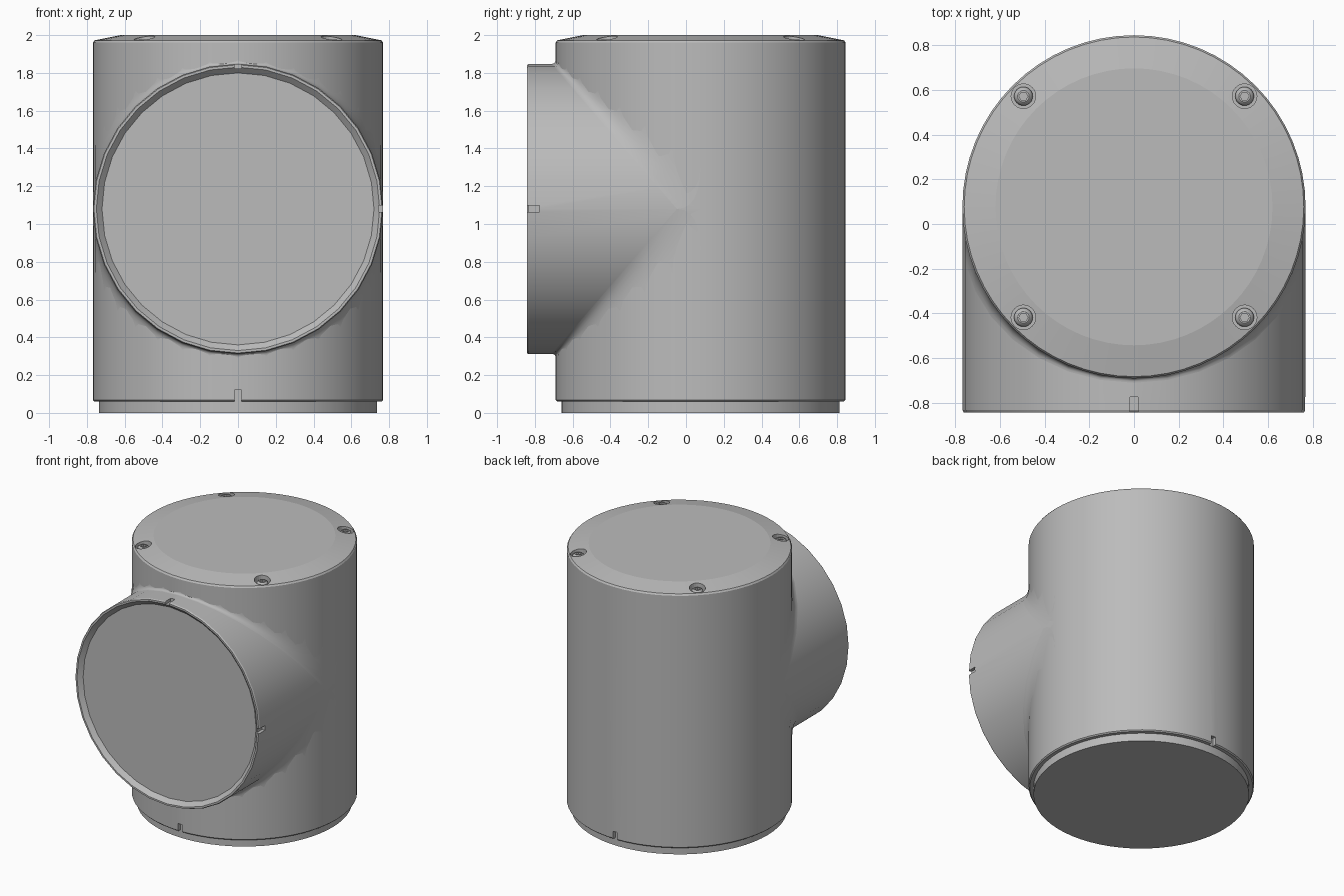
import bpy, bmesh, math
from mathutils import Matrix, Vector

if "Cube" in bpy.data.objects:
    bpy.data.objects.remove(bpy.data.objects["Cube"])

R = 0.768            # radius shared by both tubes
CY, CZ = 0.077, 1.08  # body axis in y, front port axis in z

grey = bpy.data.materials.new("light grey")
grey.diffuse_color = (0.5, 0.5, 0.5, 1)
grey.use_nodes = True
grey.node_tree.nodes["Principled BSDF"].inputs["Base Color"].default_value = grey.diffuse_color


def finish(name, bm):
    bmesh.ops.recalc_face_normals(bm, faces=bm.faces)
    me = bpy.data.meshes.new(name)
    bm.to_mesh(me)
    bm.free()
    me.materials.append(grey)
    ob = bpy.data.objects.new(name, me)
    bpy.context.collection.objects.link(ob)
    return ob


def lathe(name, profile, segs, matrix):
    """Closed solid of revolution; profile runs (radius, height) from axis to axis."""
    bm = bmesh.new()
    rings = []
    for r, h in profile:
        n = segs if r > 0 else 1
        rings.append([bm.verts.new((r * math.cos(2 * math.pi * i / segs),
                                    r * math.sin(2 * math.pi * i / segs), h)) for i in range(n)])
    for a, b in zip(rings, rings[1:]):
        if len(a) == 1:
            bm.faces.new(b)
        elif len(b) == 1:
            bm.faces.new(a)
        else:
            for i in range(segs):
                j = (i + 1) % segs
                bm.faces.new((a[i], a[j], b[j], b[i]))
    # flat end caps replace the axis points
    bmesh.ops.delete(bm, geom=[v for v in bm.verts if not v.link_faces], context='VERTS')
    bm.transform(matrix)
    return finish(name, bm)


def box(name, centre, size):
    bm = bmesh.new()
    bmesh.ops.create_cube(bm, size=1)
    bm.transform(Matrix.Translation(centre) @ Matrix.Diagonal((*size, 1)))
    return finish(name, bm)


def cut(ob, cutters):
    bpy.context.view_layer.objects.active = ob
    for c in cutters:
        c.hide_render = True
        m = ob.modifiers.new("cut", 'BOOLEAN')
        m.operation = 'DIFFERENCE'
        m.solver = 'EXACT'
        m.object = c
        bpy.ops.object.modifier_apply(modifier=m.name)
        bpy.data.objects.remove(c)


def smooth(ob, angle):
    bpy.ops.object.select_all(action='DESELECT')
    ob.select_set(True)
    bpy.context.view_layer.objects.active = ob
    bpy.ops.object.shade_smooth_by_angle(angle=math.radians(angle))


# Upright body with spigot base and shallow conical shoulder
body = lathe("body", [(0, 0), (0.735, 0), (0.735, 0.06), (0.76, 0.06), (R, 0.068), (R, 1.96),
                      (0.76, 1.972), (0.62, 2.0), (0, 2.0)], 64, Matrix.Translation((0, CY, 0)))

# Screw holes in the shoulder and alignment notches at the base
spots = [(sx * 0.495, CY + sy * 0.495) for sx in (-1, 1) for sy in (-1, 1)]
holes = [lathe("hole_cutter", [(0, 1.935), (0.055, 1.935), (0.055, 2.1), (0, 2.1)], 24,
               Matrix.Translation((x, y, 0))) for x, y in spots]
notches = [box("notch_cutter", (0, CY + s * (R + 0.01), 0.08), (0.035, 0.08, 0.08)) for s in (-1, 1)]
cut(body, holes + notches)
smooth(body, 8)

# Domed screws with hexagonal sockets
for x, y in spots:
    at = Matrix.Translation((x, y, 0))
    screw = lathe("screw", [(0, 1.93), (0.042, 1.93), (0.042, 1.955), (0.036, 1.97),
                            (0.026, 1.977), (0, 1.977)], 24, at)
    cut(screw, [lathe("socket_cutter", [(0, 1.955), (0.02, 1.955), (0.02, 2.1), (0, 2.1)], 6, at)])
    smooth(screw, 35)

# Front port: same radius, with a lip and recessed disc
turn = Matrix.Translation((0, CY, CZ)) @ Matrix.Rotation(math.pi / 2, 4, 'X')
port = lathe("front_port", [(0, 0), (R, 0), (R, 0.91), (0.763, 0.92), (0.75, 0.92),
                            (0.72, 0.89), (0, 0.89)], 32, turn)
cut(port, [box("notch_cutter", (0, -0.82, CZ + R), (0.035, 0.09, 0.05)),
           box("notch_cutter", (R, -0.82, CZ), (0.05, 0.09, 0.035))])
smooth(port, 15)

# Blend between the port and the body, above and below, widening to the sides
bm = bmesh.new()
STEPS = 6
for side in (1, -1):
    rows = []
    for i in range(-8, 9):
        t = math.radians(11.25 * i)
        c = math.cos(t)
        rise = 0.02 + 0.21 * (1 - c)
        corner = Vector((R * math.sin(t), CY - R * c, CZ + side * R * c))
        a = corner + Vector((0, -0.5 * rise - 0.01, 0))
        b = corner + Vector((0, 0, side * rise))
        rows.append([bm.verts.new(a * (1 - u) ** 2 + corner * 2 * u * (1 - u) + b * u * u)
                     for u in (k / STEPS for k in range(STEPS + 1))])
    for p, q in zip(rows, rows[1:]):
        for k in range(STEPS):
            quad = (p[k], q[k], q[k + 1], p[k + 1])
            bm.faces.new(quad if side > 0 else quad[::-1])
blend = finish("port_blend", bm)
# keep the sheet facing the front
if sum(p.normal.y * p.area for p in blend.data.polygons) > 0:
    blend.data.flip_normals()
smooth(blend, 40)
